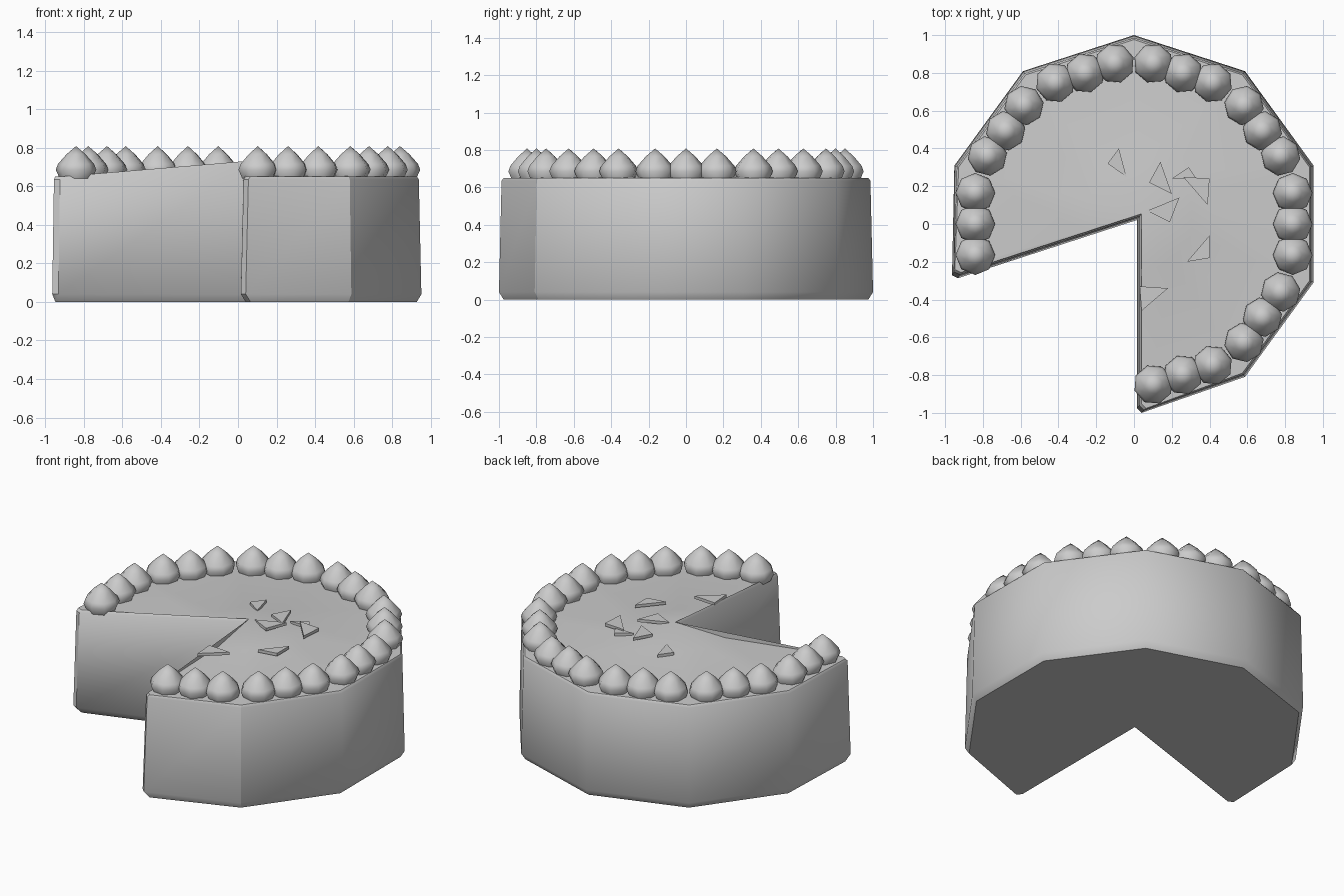
import bpy
import bmesh
from math import sin, cos, pi, radians
from mathutils import Vector, Matrix

default_cube = bpy.data.objects.get("Cube")
if default_cube:
    bpy.data.objects.remove(default_cube)

# One plain grey for the whole cake
grey = bpy.data.materials.new("plain_grey")
grey.use_nodes = True
colour = (0.6, 0.6, 0.6, 1)
grey.diffuse_color = colour
grey.node_tree.nodes["Principled BSDF"].inputs["Base Color"].default_value = colour


def finish(bm, name, angle=None):
    """Turn a bmesh into a named object, smooth where an angle is given."""
    bmesh.ops.recalc_face_normals(bm, faces=bm.faces)
    mesh = bpy.data.meshes.new(name)
    bm.to_mesh(mesh)
    bm.free()
    mesh.materials.append(grey)
    obj = bpy.data.objects.new(name, mesh)
    bpy.context.collection.objects.link(obj)
    if angle:
        bpy.ops.object.select_all(action="DESELECT")
        obj.select_set(True)
        bpy.context.view_layer.objects.active = obj
        bpy.ops.object.shade_smooth_by_angle(angle=radians(angle))
    return obj


def outline(inset):
    """Ten-sided outline with a two-side slice removed, shrunk by inset."""
    radius = 1 - inset
    gap = 0.015 + inset
    bisector = radians(234)
    mirror = Matrix(((cos(2 * bisector), sin(2 * bisector)),
                     (sin(2 * bisector), -cos(2 * bisector))))
    right_end = [Vector((gap, 0.025 - radius)), Vector((gap + 0.025, -radius))]
    left_end = [mirror @ p for p in reversed(right_end)]
    rim = [Vector((radius * cos(a), radius * sin(a)))
           for a in (radians(36 * i - 54) for i in range(7))]
    opposite = bisector - pi
    apex = Vector((cos(opposite), sin(opposite))) * gap / sin(radians(36))
    return right_end + rim + left_end + [apex]


def bridge(bm, lower, upper):
    count = len(lower)
    for i in range(count):
        j = (i + 1) % count
        bm.faces.new((lower[i], lower[j], upper[j], upper[i]))


# Cake body: tapered wall with chamfered base and rim
bm = bmesh.new()
layers = [(0, 0.025), (0.04, 0), (0.635, 0.014), (0.65, 0.024)]
rings = [[bm.verts.new((p.x, p.y, z)) for p in outline(inset)]
         for z, inset in layers]
bm.faces.new(list(reversed(rings[0])))
for lower, upper in zip(rings, rings[1:]):
    bridge(bm, lower, upper)

# Top surface: nearly flat, rising to a small peak at the slice point
top = rings[-1]
apex = top[-1]
apex.co.z = 0.73
inner = [bm.verts.new(apex.co.lerp(v.co, 0.3)) for v in top[:-1]]
for v in inner:
    v.co.z = 0.672
for i in range(len(inner) - 1):
    bm.faces.new((top[i], top[i + 1], inner[i + 1], inner[i]))
    bm.faces.new((inner[i], inner[i + 1], apex))
# Slice walls follow the raised top edge
rings[2][-1].co.z = 0.715
for end, ring_end in ((0, inner[0]), (-2, inner[-1])):
    bm.faces.new((top[end], ring_end, apex))
# One crisp vertical corner beside the slice
for lower, upper in zip(rings, rings[1:]):
    bm.edges.get((lower[2], upper[2])).smooth = False
finish(bm, "cake_body", 40)

# Cream dollops: three along each remaining side
profile = [(0.085, 0.64), (0.105, 0.685), (0.094, 0.715), (0.05, 0.765)]
sides = 8
for side in range(8):
    angle = radians(36 * side - 72)
    outward = Vector((cos(angle), sin(angle)))
    along = Vector((-outward.y, outward.x))
    for step in (-1, 0, 1):
        centre = outward * 0.84 + along * step * 0.165
        bm = bmesh.new()
        loops = []
        for r, z in profile:
            turns = [angle + 2 * pi * k / sides for k in range(sides)]
            loops.append([bm.verts.new((centre.x + r * cos(t),
                                        centre.y + r * sin(t), z))
                          for t in turns])
        bm.faces.new(loops[0])
        for lower, upper in zip(loops, loops[1:]):
            bridge(bm, lower, upper)
        tip = bm.verts.new((centre.x, centre.y, 0.808))
        for k in range(sides):
            bm.faces.new((loops[-1][k], loops[-1][(k + 1) % sides], tip))
        finish(bm, "cream_dollop", 60)

# Chocolate shavings: thin triangles scattered on top
shavings = [
    (0.67, (-0.08, 0.4), (-0.14, 0.32), (-0.04, 0.25)),
    (0.69, (0.14, 0.33), (0.08, 0.22), (0.2, 0.16)),
    (0.71, (0.07, 0.07), (0.24, 0.14), (0.19, 0.01)),
    (0.68, (0.4, 0.24), (0.26, 0.25), (0.39, 0.1)),
    (0.67, (0.2, 0.24), (0.29, 0.3), (0.33, 0.24)),
    (0.68, (0.28, -0.2), (0.4, -0.06), (0.4, -0.18)),
    (0.69, (0.03, -0.33), (0.18, -0.34), (0.04, -0.46)),
]
for height, *corners in shavings:
    bm = bmesh.new()
    low, high = [[bm.verts.new((x, y, height + lift)) for x, y in corners]
                 for lift in (0, 0.018)]
    bm.faces.new(low)
    bm.faces.new(high)
    bridge(bm, low, high)
    finish(bm, "chocolate_shaving")
